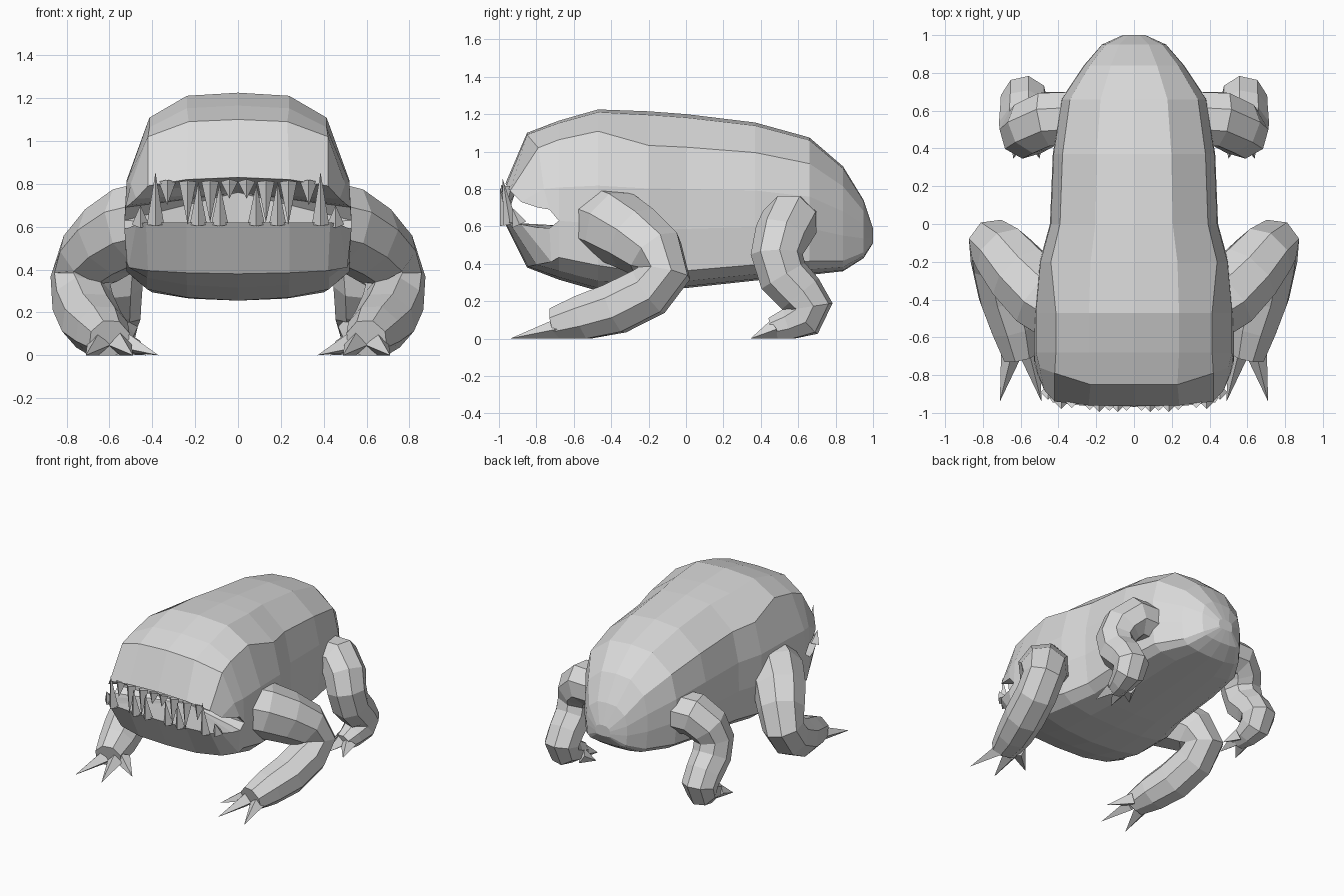
import bpy, bmesh, math
from mathutils import Vector

if "Cube" in bpy.data.objects:
    bpy.data.objects.remove(bpy.data.objects["Cube"])

grey = bpy.data.materials.new("grey_skin")
grey.diffuse_color = (0.7, 0.7, 0.7, 1)
grey.use_nodes = True
grey.node_tree.nodes["Principled BSDF"].inputs["Base Color"].default_value = grey.diffuse_color


def finish(bm, name):
    bmesh.ops.remove_doubles(bm, verts=bm.verts, dist=0.0005)
    bmesh.ops.recalc_face_normals(bm, faces=bm.faces)
    me = bpy.data.meshes.new(name)
    bm.to_mesh(me)
    bm.free()
    me.materials.append(grey)
    ob = bpy.data.objects.new(name, me)
    bpy.context.collection.objects.link(ob)
    return ob


def strip(bm, a, b):
    for i in range(len(a) - 1):
        face(bm, [a[i], a[i + 1], b[i + 1], b[i]])


def face(bm, pts):
    # adds a face and its mirror image
    for s in (1, -1):
        vs = [bm.verts.new((p[0] * s, p[1], p[2])) for p in pts]
        bm.faces.new(vs if s == 1 else vs[::-1])


# ---- body: half cross-sections (head and trunk) scaled along the spine
head = [(0, 1), (.45, .985), (.78, .88), (.98, .58), (1, .37),
        (.98, .14), (.8, .055), (.45, .015), (0, 0)]
trunk = [(0, 1), (.46, .98), (.88, .81), (.99, .57), (1, .34),
         (.95, .1), (.8, .04), (.45, .01), (0, 0)]
# y, half width, top, bottom
spine = [(-.68, .53, 1.165, .315), (-.47, .53, 1.225, .255), (-.2, .5, 1.215, .255),
         (0, .445, 1.2, .27), (.37, .43, 1.155, .31), (.66, .385, 1.075, .34),
         (.84, .265, .92, .36), (.95, .17, .74, .43), (1.0, .06, .59, .51)]
rings = [[(u * w, y, b + v * (t - b)) for u, v in (head if y < -.3 else trunk)]
         for y, w, t, b in spine]
bm = bmesh.new()
for a, b in zip(rings, rings[1:]):
    strip(bm, a, b)
face(bm, rings[-1])

# upper head: brow row and upper lip row
A = rings[0]
brow = [(0, -.85, 1.1), (.23, -.85, 1.09), (.42, -.79, 1.02), (.5, -.76, .8), (.525, -.73, .69)]
lip = [(0, -.965, .83), (.24, -.96, .82), (.42, -.94, .79), (.475, -.88, .73), (.51, -.79, .70)]
strip(bm, A[:5], brow)
strip(bm, brow, lip)

# lower jaw: chin row and lower lip row
chin = [(.53, -.73, .59), (.51, -.72, .41), (.42, -.8, .395), (.24, -.845, .385), (0, -.85, .38)]
rim = [(.51, -.8, .595), (.475, -.88, .61), (.43, -.945, .62), (.24, -.965, .62), (0, -.97, .62)]
strip(bm, A[4:], chin)
strip(bm, chin, rim)

# mouth lining: palate, floor and throat
P, Q = (0, -.6, .76), (0, -.6, .6)
for edge, mid in ((lip + [brow[4], A[4]], P), (rim[::-1] + [chin[0], A[4]], Q)):
    for p, q in zip(edge, edge[1:]):
        face(bm, [p, q, mid])
face(bm, [A[4], P, Q])
finish(bm, "body")


def tube(bm, path, sides=8):
    # tapered limb along (x, y, z, radius) points, resting on the ground
    pts = [Vector(p[:3]) for p in path]
    tans = [(pts[min(i + 1, len(pts) - 1)] - pts[max(i - 1, 0)]).normalized()
            for i in range(len(pts))]
    n = tans[0].cross(Vector((0, 0, 1))).normalized()
    prev, loops = tans[0], []
    for p, t, (_, _, _, r) in zip(pts, tans, path):
        n = prev.rotation_difference(t) @ n
        m, prev = t.cross(n), t
        ring = []
        for k in range(sides):
            a = 2 * math.pi * (k + .5) / sides
            v = p + (n * math.cos(a) + m * math.sin(a)) * r
            v.z = max(v.z, 0)
            ring.append(bm.verts.new(v))
        loops.append(ring)
    for a, b in zip(loops, loops[1:]):
        for k in range(sides):
            j = (k + 1) % sides
            bm.faces.new((a[k], a[j], b[j], b[k]))
    bm.faces.new(loops[0][::-1])
    bm.faces.new(loops[-1])


def spike(bm, base, tip, r, sides=4):
    base, tip = Vector(base), Vector(tip)
    d = (tip - base).normalized()
    n = d.cross(Vector((1, 0, 0))).normalized()
    m = d.cross(n)
    ring = []
    for k in range(sides):
        a = 2 * math.pi * k / sides
        v = base + (n * math.cos(a) + m * math.sin(a)) * r
        v.z = max(v.z, 0)
        ring.append(bm.verts.new(v))
    top = bm.verts.new(tip)
    for k in range(sides):
        bm.faces.new((ring[k], ring[(k + 1) % sides], top))
    bm.faces.new(ring[::-1])


front_path = [(.36, -.46, .63, .2), (.49, -.38, .6, .2), (.6, -.27, .535, .185),
              (.69, -.16, .45, .165), (.735, -.115, .35, .145), (.725, -.2, .25, .145),
              (.685, -.38, .16, .145), (.635, -.55, .11, .13), (.6, -.7, .07, .1)]
rear_path = [(.33, .56, .62, .15), (.46, .555, .625, .155), (.54, .515, .55, .15),
             (.575, .485, .45, .14), (.58, .52, .335, .137), (.58, .61, .24, .13),
             (.58, .66, .17, .127), (.58, .63, .11, .115), (.57, .55, .075, .09),
             (.56, .46, .05, .065)]
front_claws = [((.65, -.69, .05), (.71, -.94, 0)), ((.55, -.69, .05), (.49, -.94, 0)),
               ((.52, -.64, .06), (.37, -.74, 0))]
rear_claws = [((.6, .47, .045), (.64, .345, 0)), ((.53, .47, .045), (.5, .345, 0)),
              ((.5, .54, .05), (.43, .46, 0))]

# ---- limbs with claws
for name, path, claws in (("front_leg", front_path, front_claws),
                          ("rear_leg", rear_path, rear_claws)):
    for side, s in (("right", 1), ("left", -1)):
        bm = bmesh.new()
        tube(bm, [(s * x, y, z, r) for x, y, z, r in path])
        for b, t in claws:
            spike(bm, (s * b[0], b[1], b[2]), (s * t[0], t[1], t[2]), .055)
        finish(bm, f"{name}_{side}")

# ---- teeth: x, base y, tip height
upper = [(.04, -.95, .73), (.13, -.95, .62), (.235, -.945, .61), (.33, -.935, .7)]
lower = [(.085, -.955, .8), (.185, -.955, .81), (.385, -.94, .855), (.455, -.89, .7)]
for name, rows, base_z, lean in (("upper_teeth", upper, .81, -.025), ("lower_teeth", lower, .61, -.04)):
    bm = bmesh.new()
    for x, y, z in rows:
        for s in (1, -1):
            spike(bm, (s * x, y, base_z), (s * x, y + lean, z), .04)
    finish(bm, name)
